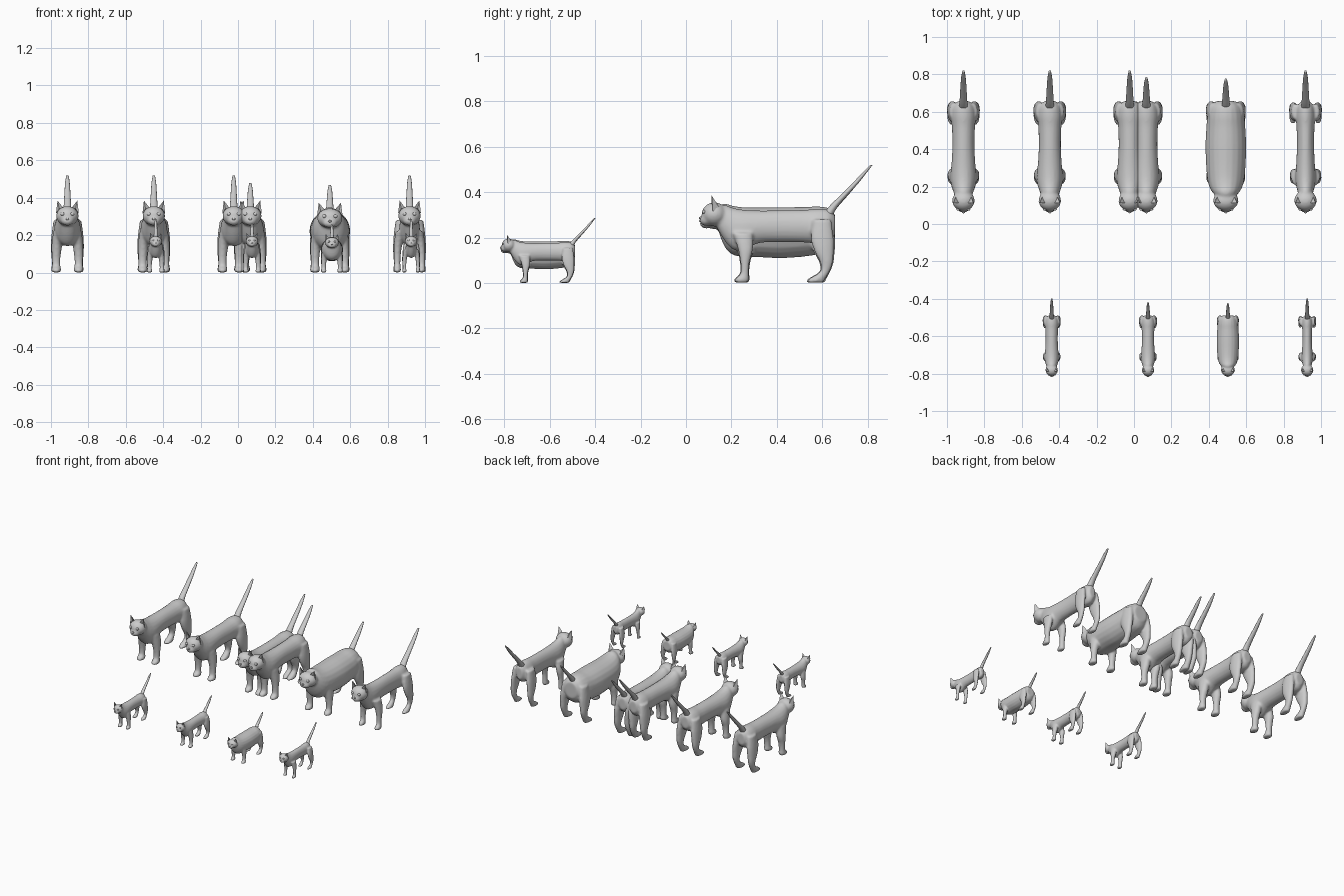
import bpy, bmesh, math
from mathutils import Vector, Matrix

if "Cube" in bpy.data.objects:
    bpy.data.objects.remove(bpy.data.objects["Cube"])

fur = bpy.data.materials.new("grey fur")
fur.diffuse_color = (0.6, 0.6, 0.6, 1)
fur.use_nodes = True
fur.node_tree.nodes["Principled BSDF"].inputs["Base Color"].default_value = fur.diffuse_color


def smooth_rows(rows, steps=3):
    """Catmull-Rom interpolation between ring rows."""
    out = []
    for i in range(len(rows) - 1):
        p = [Vector(rows[min(max(i + k, 0), len(rows) - 1)]) for k in (-1, 0, 1, 2)]
        for s in range(steps):
            t = s / steps
            out.append(0.5 * (2 * p[1] + (p[2] - p[0]) * t
                              + (2 * p[0] - 5 * p[1] + 4 * p[2] - p[3]) * t * t
                              + (3 * p[1] - p[0] - 3 * p[2] + p[3]) * t ** 3))
    return out + [Vector(rows[-1])]


def loft(bm, rows, upright, sides=20):
    """Rows are x, y, z, half width, half depth; upright rings face y, others z."""
    rings = []
    for x, y, z, a, b in smooth_rows(rows):
        ring = []
        for k in range(sides):
            t = 2 * math.pi * k / sides
            u, v = a * math.cos(t), b * math.sin(t)
            ring.append(bm.verts.new((x + u, y, z + v) if upright else (x + u, y + v, z)))
        rings.append(ring)
    for r, s in zip(rings, rings[1:]):
        for k in range(sides):
            n = (k + 1) % sides
            bm.faces.new((r[k], r[n], s[n], s[k]))
    bm.faces.new(rings[0])
    bm.faces.new(rings[-1])


def ball(bm, centre, radii, u=24, v=14):
    m = Matrix.Translation(centre) @ Matrix.Diagonal((*radii, 1))
    bmesh.ops.create_uvsphere(bm, u_segments=u, v_segments=v, radius=1, matrix=m)


def finish(bm, name, loc, size):
    bmesh.ops.recalc_face_normals(bm, faces=bm.faces)
    for f in bm.faces:
        f.smooth = True
    me = bpy.data.meshes.new(name)
    bm.to_mesh(me)
    bm.free()
    me.materials.append(fur)
    ob = bpy.data.objects.new(name, me)
    ob.location, ob.scale = loc, (size,) * 3
    bpy.context.collection.objects.link(ob)
    return ob


# torso from neck to rump: y, z, half width, half height
TORSO = [(.14, .288, .044, .052), (.17, .265, .053, .08), (.205, .24, .065, .092),
         (.25, .233, .071, .09), (.32, .247, .064, .072), (.42, .25, .059, .07),
         (.52, .25, .062, .072), (.58, .25, .068, .077), (.63, .252, .057, .07),
         (.657, .255, .028, .042)]
# legs: x, y, z, half width, half depth
FRONT_LEG = [(.045, .25, .22, .03, .05), (.056, .262, .15, .029, .038),
             (.06, .26, .09, .024, .023), (.06, .258, .04, .022, .021),
             (.06, .248, .02, .026, .034), (.06, .244, .001, .024, .034)]
HIND_LEG = [(.048, .6, .28, .026, .045), (.057, .6, .2, .028, .057),
            (.062, .608, .14, .026, .048), (.064, .619, .09, .022, .032),
            (.063, .612, .05, .02, .024), (.062, .58, .02, .025, .04),
            (.062, .568, .001, .024, .044)]
# tail: y, z, half width, half depth
TAIL = [(.615, .285, .025, .025), (.65, .337, .021, .02), (.70, .39, .018, .016),
        (.75, .443, .015, .013), (.785, .484, .012, .010), (.817, .52, .006, .005)]


def cat(name, x, size=1, y=0, fat=0, slim=1, tail=1):
    loc = (x, y, 0)
    hw, drop = 1 + .12 * fat, -.012 * fat

    # torso, head and legs fused into one skin
    bm = bmesh.new()
    rows = []
    for ty, z, a, b in TORSO:
        w = fat * max(0, math.sin(math.pi * min(1, max(0, (ty - .155) / .51)))) ** .45
        top, low = z + b + .014 * w, z - b
        low += (.105 - low) * w * .95
        a = a * slim + (.109 - a) * w
        rows.append((0, ty, (top + low) / 2, a, (top - low) / 2))
    loft(bm, rows, True)
    ball(bm, (0, .125, .302 + drop), (.06 * hw, .056, .053))
    ball(bm, (0, .088, .277 + drop), (.034 * hw, .027, .026))
    for side in (-1, 1):
        for leg in (FRONT_LEG, HIND_LEG):
            loft(bm, [(side * (lx + .019 * fat + (1 - slim) * .025), ly, lz,
                       a * slim, b * (.5 + .5 * slim)) for lx, ly, lz, a, b in leg], False)
    body = finish(bm, name + "_body", loc, size)
    mod = body.modifiers.new("fuse", 'REMESH')
    mod.mode, mod.voxel_size, mod.use_smooth_shade = 'VOXEL', .0072, True
    mod = body.modifiers.new("relax", 'SMOOTH')
    mod.factor, mod.iterations = .5, 5

    # tail
    bm = bmesh.new()
    y0, z0 = TAIL[0][:2]
    loft(bm, [(0, y0 + (ty - y0) * (.4 + .6 * tail if tail == 1 else tail),
               z0 + (z - z0) * tail, a, b) for ty, z, a, b in TAIL], False, 14)
    finish(bm, name + "_tail", loc, size)

    # ears: curved outer shell with a hollowed front
    bm = bmesh.new()
    for s in (-1, 1):
        pts = [(.02, .112, .342), (.061, .118, .315), (.04, .148, .33),
               (.053, .113, .385), (.044, .122, .342)]
        inner, outer, back, tip, hollow = [
            bm.verts.new((s * px * hw, py, pz + drop)) for px, py, pz in pts]
        for f in ((inner, hollow, tip), (hollow, outer, tip), (outer, back, tip),
                  (back, inner, tip), (inner, back, outer, hollow)):
            bm.faces.new(f)
    ears = finish(bm, name + "_ears", loc, size)
    for p in ears.data.polygons:
        p.use_smooth = False

    # eyes and nose
    bm = bmesh.new()
    for s in (-1, 1):
        ball(bm, (s * .026 * hw, .079, .313 + drop), (.0115, .008, .009), 14, 8)
    finish(bm, name + "_eyes", loc, size)
    bm = bmesh.new()
    ball(bm, (0, .064, .286 + drop), (.009, .007, .006), 12, 8)
    finish(bm, name + "_nose", loc, size)


# row of adult cats
cat("plain_cat", -.912)
cat("parent_cat", -.45)
cat("paired_cat", -.023)
cat("short_tail_cat", .066, tail=.82)
cat("fat_cat", .491, fat=1, tail=.78)
cat("thin_cat", .917, slim=.78)

# row of kittens
cat("kitten", -.44, .55, -.85)
cat("short_tail_kitten", .075, .55, -.85, tail=.82)
cat("fat_kitten", .502, .55, -.85, fat=1, tail=.78)
cat("thin_kitten", .926, .55, -.85, slim=.78)
